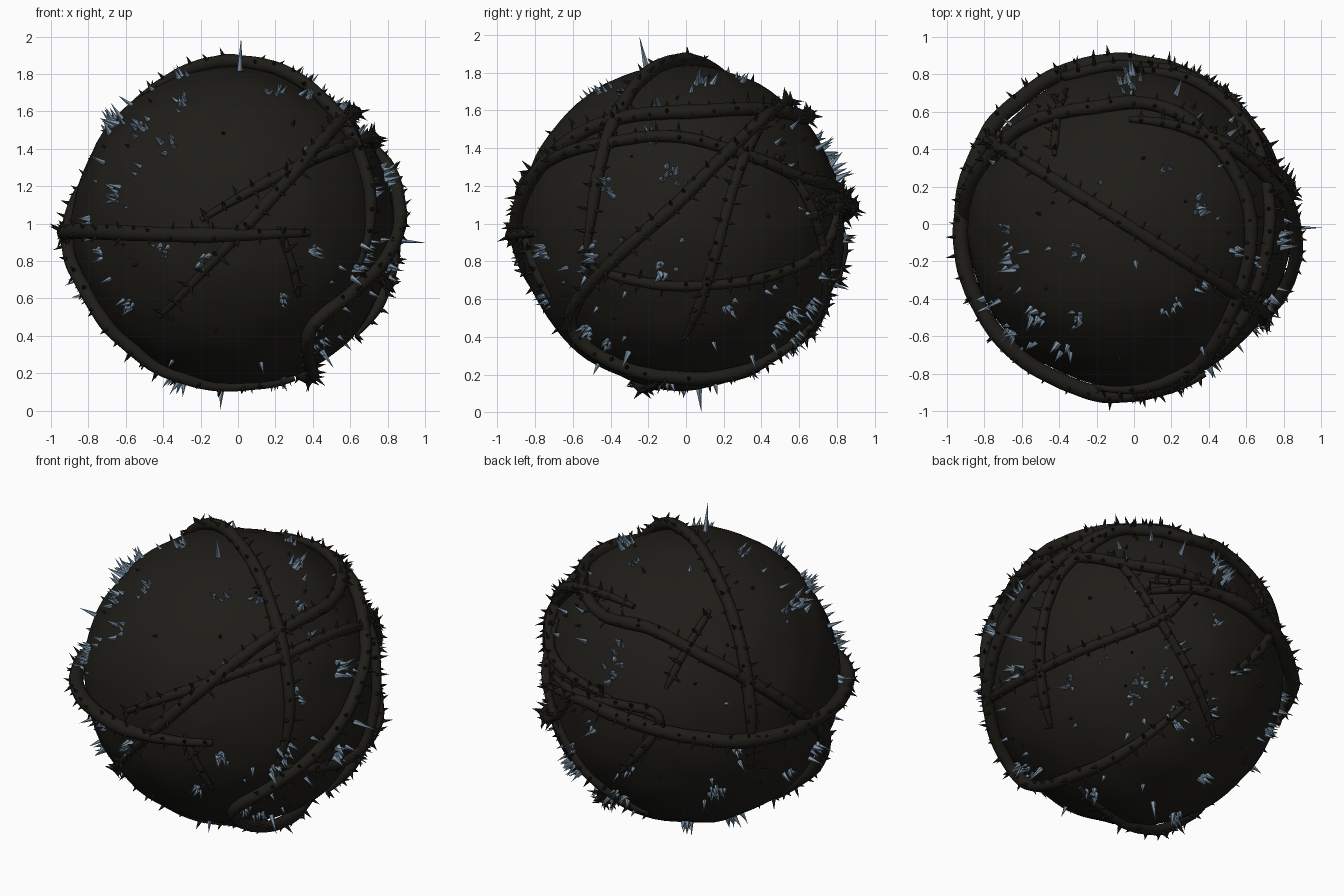
import bpy, bmesh, random
from math import sin, cos, radians, sqrt
from mathutils import Vector, Matrix, noise

if "Cube" in bpy.data.objects:
    bpy.data.objects.remove(bpy.data.objects["Cube"])

random.seed(7)
C = Vector((-0.025, -0.02, 0.98))   # ball centre
R = 0.86                            # ball radius


def material(name, rgb):
    m = bpy.data.materials.new(name)
    m.diffuse_color = (*rgb, 1)
    m.use_nodes = True
    m.node_tree.nodes["Principled BSDF"].inputs["Base Color"].default_value = m.diffuse_color
    return m


DARK = material("dark_bark", (0.013, 0.012, 0.009))
BLUE = material("blue_crystal", (0.2, 0.29, 0.38))


def direction(az, el):
    a, e = radians(az), radians(el)
    return Vector((sin(a) * cos(e), -cos(a) * cos(e), sin(e)))


# Sides of the ball as (azimuth, elevation): a point is placed by where it shows from that side
FRONT, RIGHT, TOP, BACK, UNDER = (0, 0), (90, 0), (0, 90), (215, 25), (140, -25)


def on_ball(side, u, v):
    """Unit direction of the ball point showing at (u, v) from a side."""
    t = direction(*side)
    right = Vector((cos(radians(side[0])), sin(radians(side[0])), 0))
    p = right * u + t.cross(right) * (v if side == TOP else v - 1)
    d = p - (C - Vector((0, 0, 1)))
    d -= t * d.dot(t)
    rest = (R + 0.02) ** 2 - d.length_squared
    return (d + t * sqrt(max(rest, 0))).normalized()


def mesh_object(name, bm, mat):
    me = bpy.data.meshes.new(name)
    bm.to_mesh(me)
    bm.free()
    me.materials.append(mat)
    ob = bpy.data.objects.new(name, me)
    bpy.context.collection.objects.link(ob)
    return ob


def spike(bm, base, axis, length, radius, sides):
    rot = axis.to_track_quat('Z', 'Y').to_matrix().to_4x4()
    m = Matrix.Translation(base + axis * length / 2) @ rot @ Matrix.Rotation(random.random() * 6, 4, 'Z')
    bmesh.ops.create_cone(bm, cap_ends=True, segments=sides, radius1=radius, radius2=0,
                          depth=length, matrix=m)


def tilted(d, amount):
    return (d + Vector([random.uniform(-1, 1) for _ in range(3)]) * amount).normalized()


# Lumpy core ball
bm = bmesh.new()
bmesh.ops.create_icosphere(bm, subdivisions=5, radius=1)
for v in bm.verts:
    d = v.co.normalized()
    v.co = C + d * (R + 0.014 * noise.noise(d * 3.5) + 0.004 * noise.noise(d * 9))
for f in bm.faces:
    f.smooth = True
mesh_object("core_ball", bm, DARK)


def smooth_path(pts):
    """Catmull-Rom path through the waypoints, pushed back onto the unit ball."""
    p = [2 * pts[0] - pts[1]] + pts + [2 * pts[-1] - pts[-2]]
    out = []
    for i in range(1, len(p) - 2):
        a, b, c, d = p[i - 1:i + 3]
        steps = max(4, int(b.angle(c) / 0.045))
        for k in range(steps):
            t = k / steps
            out.append((0.5 * (2 * b + (c - a) * t + (2 * a - 5 * b + 4 * c - d) * t * t
                               + (3 * b - a - 3 * c + d) * t ** 3)).normalized())
    return out + [pts[-1]]


thorns = bmesh.new()


def vine(name, thick, lift, *waypoints):
    """Tapered tube wound over the ball, with thorns along it."""
    path = smooth_path([on_ball(*w) for w in waypoints])
    cu = bpy.data.curves.new(name, 'CURVE')
    cu.dimensions = '3D'
    cu.bevel_depth = thick
    cu.bevel_resolution = 3
    cu.use_fill_caps = True
    cu.materials.append(DARK)
    sp = cu.splines.new('POLY')
    sp.points.add(len(path) - 1)
    last = None
    for i, d in enumerate(path):
        t = i / (len(path) - 1)
        end = min(1, 7 * t, 7 * (1 - t))
        taper = 0.45 + 0.55 * end
        pos = C + d * (R + lift * (0.4 + 0.6 * end) + 0.012 * noise.noise(d * 4))
        sp.points[i].co = (*pos, 1)
        sp.points[i].radius = taper * (1 + 0.12 * noise.noise(d * 9))
        if i and (last is None or (pos - last).length > 0.085):
            last = pos
            side = d.cross((path[i] - path[i - 1]).normalized())
            for s in (-1, 1):
                ang = s * random.uniform(0.3, 1.4)
                axis = tilted(d * cos(ang) + side * sin(ang), 0.2)
                spike(thorns, pos + axis * thick * taper * 0.6, axis,
                      random.uniform(0.04, 0.075), 0.014, 6)
    sp.use_smooth = True
    bpy.context.collection.objects.link(bpy.data.objects.new(name, cu))


# Vines
vine("belt_vine", 0.042, 0.045, (FRONT, .38, .95), (FRONT, -.2, .94), (FRONT, -.8, .96),
     (BACK, .31, .61), (BACK, -.55, .82), (RIGHT, .7, 1.05))
vine("crown_vine", 0.036, 0.03, (BACK, .38, .44), (TOP, -.8, .46), (TOP, 0, -.03),
     (TOP, .7, -.48), (FRONT, .66, .78))
vine("long_vine", 0.036, 0.03, (FRONT, -.42, .5), (FRONT, 0, .94), (FRONT, .5, 1.5),
     (TOP, .6, .1), (TOP, .2, .6), (TOP, -.2, .62), (BACK, .08, 1.1), (BACK, .8, .58),
     (FRONT, -.35, .2), (FRONT, .3, .17))
vine("shoulder_vine", 0.032, 0.025, (FRONT, -.2, 1.02), (FRONT, .6, 1.42), (RIGHT, -.1, 1.46),
     (RIGHT, .6, 1.25), (BACK, -.44, .84))
vine("diagonal_vine", 0.036, 0.04, (UNDER, .32, .76), (UNDER, -.28, .38), (RIGHT, -.6, .47),
     (RIGHT, 0, 1.15), (RIGHT, .58, 1.66))
vine("right_upright_vine", 0.03, 0.03, (RIGHT, .42, 1.6), (RIGHT, .25, 1.2), (RIGHT, 0, .4))
vine("right_low_vine", 0.028, 0.025, (RIGHT, -.55, .78), (RIGHT, 0, .67), (RIGHT, .7, .84),
     (UNDER, .35, 1.42))
vine("back_hook_vine", 0.028, 0.025, (UNDER, .58, .93), (UNDER, .78, 1.25), (UNDER, .44, 1.42),
     (UNDER, .09, 1.47))
vine("back_upright_vine", 0.025, 0.02, (UNDER, -.14, 1.65), (UNDER, .12, 1.28), (UNDER, .47, .56))
vine("front_shoot", 0.022, 0.01, (FRONT, .22, .98), (FRONT, .3, .75), (FRONT, .33, .6))
vine("back_shoot", 0.022, 0.01, (BACK, .14, 1.36), (BACK, 0, 1.13), (BACK, -.12, .9))
mesh_object("vine_thorns", thorns, DARK)

# Crystal clusters
CLUSTERS = {
    FRONT: [(-.53, 1.53), (-.38, 1.43), (-.67, 1.16), (-.75, .84), (-.6, .57), (-.42, .85), (-.2, .79),
            (.23, .58), (.42, .83), (.7, .85), (.64, .73), (.44, .36), (-.84, .66), (-.3, .14)],
    RIGHT: [(.75, 1.45), (-.43, 1.2), (-.1, 1.27), (.05, 1.2), (.65, 1.06), (-.1, .74), (.23, .54),
            (.75, .73), (.57, .35), (.5, .45), (-.1, .14)],
    TOP: [(-.7, -.03), (-.67, -.22), (-.3, -.15), (-.3, -.5), (.17, .3), (.36, .1), (.38, -.33),
          (.2, -.45), (0, .8), (.57, -.13), (.68, -.2), (-.8, -.45)],
    BACK: [(-.41, 1.08), (.63, 1.39), (.31, .55), (.18, .29), (.6, .41), (-.64, .44), (-.38, .27)],
    UNDER: [(.03, .87), (.24, .7), (.41, .35), (.79, .64), (.47, 1.25), (-.66, .41)],
}
crystals = bmesh.new()
for side, spots in CLUSTERS.items():
    for u, v in spots:
        d = on_ball(side, u, v)
        big = random.uniform(0.75, 1.15)
        for k in range(random.randint(5, 9)):
            e = tilted(d, 0.055 * big)
            spike(crystals, C + e * (R - 0.015), tilted(e, 0.4), random.uniform(0.06, 0.11) * big,
                  random.uniform(0.013, 0.022) * big, 5)

# Long single crystals, some reaching the outer bounds
for x, y, z, reach in ((0.04, -0.22, 0.98, 1.04), (1, 0, -0.08, 1.03), (-0.07, 0.1, -0.97, 0.985),
                       (-0.8, -0.45, 0.4, 0.97), (0.3, 0.85, 0.5, 0.98), (0.5, -0.3, -0.7, 0.98)):
    d = Vector((x, y, z)).normalized()
    spike(crystals, C + d * (R - 0.01), d, reach - R + 0.01, 0.018, 5)

# Scattered small crystals and dark thorns
buds = bmesh.new()
for k in range(50):
    d = tilted(Vector((0, 0, 0)), 1)
    spike(crystals, C + d * (R - 0.01), tilted(d, 0.2), random.uniform(0.04, 0.1), 0.015, 5)
    d = tilted(Vector((0, 0, 0)), 1)
    spike(buds, C + d * (R - 0.01), tilted(d, 0.3), random.uniform(0.03, 0.06), 0.012, 6)
mesh_object("crystals", crystals, BLUE)
mesh_object("ball_thorns", buds, DARK)
